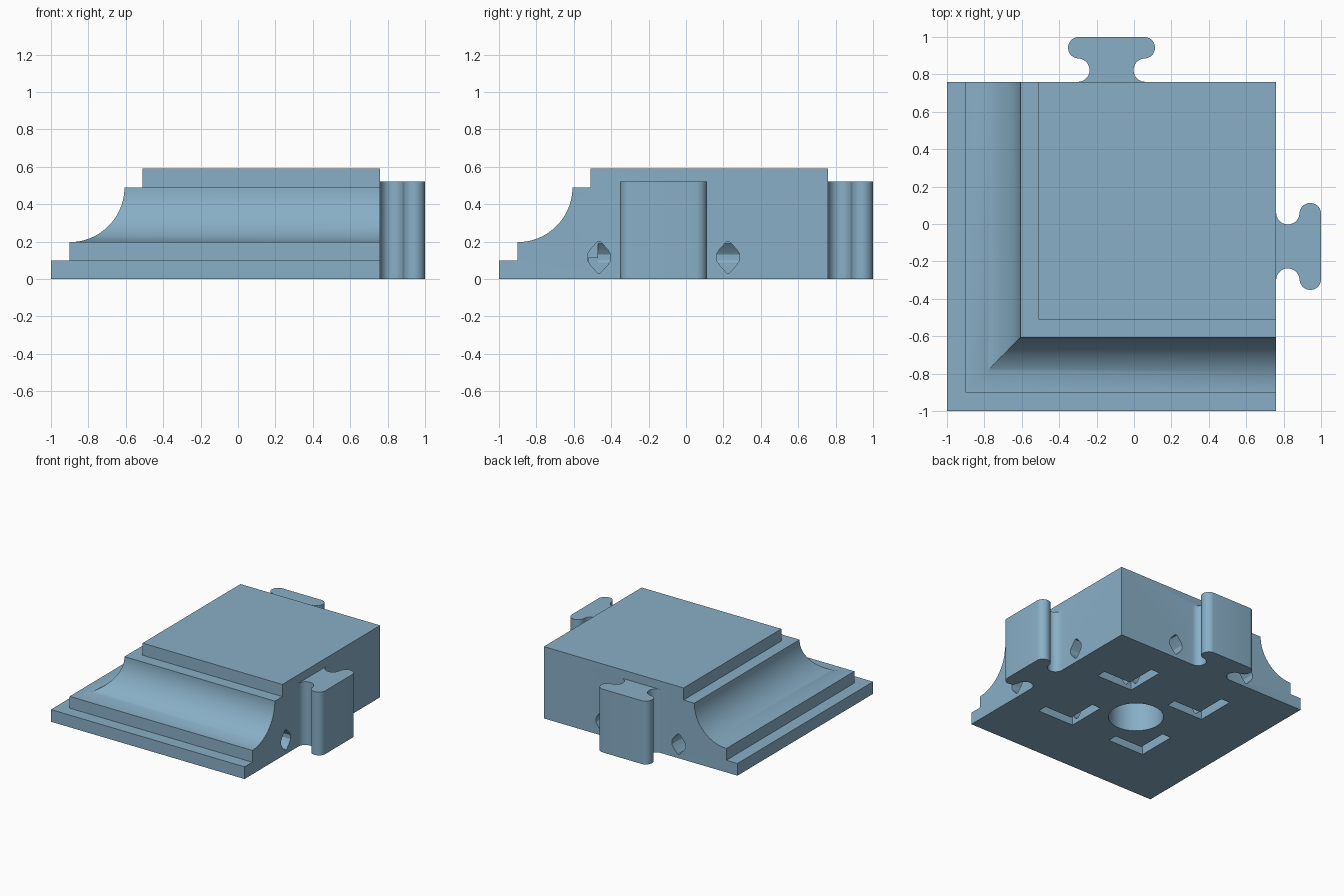
import bpy, bmesh, math
from mathutils import Matrix

if "Cube" in bpy.data.objects:
    bpy.data.objects.remove(bpy.data.objects["Cube"])

WALL = 0.76      # plane of the two cut sides
MID = -0.12      # centre of the square footprint
HOLES = (-0.465, 0.225)

mat = bpy.data.materials.new("slate_blue")
mat.diffuse_color = (0.25, 0.43, 0.57, 1)
mat.use_nodes = True
mat.node_tree.nodes["Principled BSDF"].inputs["Base Color"].default_value = mat.diffuse_color


def finish(name, bm):
    bmesh.ops.recalc_face_normals(bm, faces=bm.faces)
    if bm.calc_volume(signed=True) < 0:
        bmesh.ops.reverse_faces(bm, faces=bm.faces)
    for v in bm.verts:
        v.co = [round(c, 5) for c in v.co]
    mesh = bpy.data.meshes.new(name)
    bm.to_mesh(mesh)
    bm.free()
    mesh.materials.append(mat)
    ob = bpy.data.objects.new(name, mesh)
    bpy.context.collection.objects.link(ob)
    return ob


def prism(name, pts, length, matrix=Matrix()):
    """Closed prism: a 2D outline raised along local z, then placed."""
    bm = bmesh.new()
    low = [bm.verts.new(matrix @ Matrix.Translation((u, v, 0)).translation) for u, v in pts]
    top = [bm.verts.new(matrix @ Matrix.Translation((u, v, length)).translation) for u, v in pts]
    bm.faces.new(low[::-1])
    bm.faces.new(top)
    for i in range(len(pts)):
        j = (i + 1) % len(pts)
        bm.faces.new((low[i], low[j], top[j], top[i]))
    return finish(name, bm)


def arc(cx, cy, r, a0, a1, n):
    return [(cx + r * math.cos(math.radians(a0 + (a1 - a0) * i / n)),
             cy + r * math.sin(math.radians(a0 + (a1 - a0) * i / n))) for i in range(n + 1)]


def measure(mesh):
    """Signed volume and number of open edges."""
    bm = bmesh.new()
    bm.from_mesh(mesh)
    result = bm.calc_volume(signed=True), sum(not e.is_manifold for e in bm.edges)
    bm.free()
    return result


def combine(target, other, operation):
    """Boolean that keeps only a sound result, trying each solver."""
    before, extra = measure(target.data)[0], measure(other.data)[0]
    low, high = (before, before + extra) if operation == 'UNION' else (before - extra, before)
    best = None
    for solver in ('MANIFOLD', 'EXACT', 'FLOAT'):
        mod = target.modifiers.new(operation, 'BOOLEAN')
        mod.operation, mod.solver, mod.object = operation, solver, other
        bpy.context.view_layer.update()
        graph = bpy.context.evaluated_depsgraph_get()
        mesh = bpy.data.meshes.new_from_object(target.evaluated_get(graph))
        target.modifiers.remove(mod)
        volume, holes = measure(mesh)
        changed = abs(volume - before) > 1e-5
        if changed and low - 1e-3 < volume < high + 1e-3 and (best is None or holes < best[0]):
            best = (holes, mesh)
        if best and best[0] == 0:
            break
    if best:
        target.data = best[1]
    bpy.data.objects.remove(other, do_unlink=True)


# Corner base: stepped and coved moulding on the front and left sides
profile = [(-1, 0), (-1, 0.1), (-0.9, 0.1)]
profile += arc(-0.9, 0.49, 0.293, -90, 0, 24)
profile += [(-0.51, 0.49), (-0.51, 0.59)]
bm = bmesh.new()
front = [bm.verts.new((WALL, o, z)) for o, z in profile]
corner = [bm.verts.new((o, o, z)) for o, z in profile]
left = [bm.verts.new((o, WALL, z)) for o, z in profile]
inner_low = bm.verts.new((WALL, WALL, 0))
inner_top = bm.verts.new((WALL, WALL, 0.59))
for i in range(len(profile) - 1):
    for a, b in ((front, corner), (corner, left)):
        bm.faces.new((a[i], a[i + 1], b[i + 1], b[i]))
for side in (front, left):
    bm.faces.new(side + [inner_top, inner_low])
bm.faces.new((corner[0], front[0], inner_low, left[0]))
bm.faces.new((corner[-1], front[-1], inner_top, left[-1]))
base = finish("corner_base", bm)

# Interlocking T-shaped tabs on the right and back
half = [(0.18, -0.05)] + arc(0.18, 0.0625, 0.0625, 270, 90, 14)
half += arc(0.175, 0.1825, 0.0575, -90, 90, 14)
tab_outline = half + [(-u, v) for u, v in reversed(half)]
for angle in (0, -90):
    place = (Matrix.Translation((MID, MID, 0)) @ Matrix.Rotation(math.radians(angle), 4, 'Z')
             @ Matrix.Translation((0, WALL - MID, 0)))
    combine(base, prism("tab", tab_outline, 0.52, place), 'UNION')

# Diamond pin channels entering from the right and back
quarter = [(0.0615, 0.016), (0.045, 0.043), (0.008, 0.083)]
diamond = quarter + [(-u, v) for u, v in reversed(quarter)]
diamond += [(-u, -v) for u, v in quarter] + [(u, -v) for u, v in reversed(quarter)]
for c in HOLES:
    along_y = Matrix.Translation((c, 0.8, 0.115)) @ Matrix.Rotation(math.pi / 2, 4, 'X')
    along_x = (Matrix.Translation((0.8, c, 0.1163)) @ Matrix.Rotation(-math.pi / 2, 4, 'Z')
               @ Matrix.Rotation(math.pi / 2, 4, 'X'))
    combine(base, prism("channel_cutter", diamond, 1.27, along_y), 'DIFFERENCE')
    combine(base, prism("channel_cutter", diamond, 1.28, along_x), 'DIFFERENCE')

# L-shaped slots in the underside
w, arm = 0.08, 0.33
ell = [(0, 0), (arm, 0), (arm, w), (w, w), (w, arm), (0, arm)]
for cx in HOLES:
    for cy in HOLES:
        place = Matrix.Translation((cx - 0.055, cy - 0.055, -0.05))
        combine(base, prism("slot_cutter", ell, 0.162, place), 'DIFFERENCE')

# Round socket in the underside
socket = prism("socket_cutter", arc(MID, MID, 0.207, 0, 352.5, 47), 0.4,
               Matrix.Translation((0, 0, -0.05)))
combine(base, socket, 'DIFFERENCE')

base.data.name = "corner_base"
bpy.ops.object.select_all(action='DESELECT')
base.select_set(True)
bpy.context.view_layer.objects.active = base
bpy.ops.object.shade_smooth_by_angle(angle=math.radians(30))
